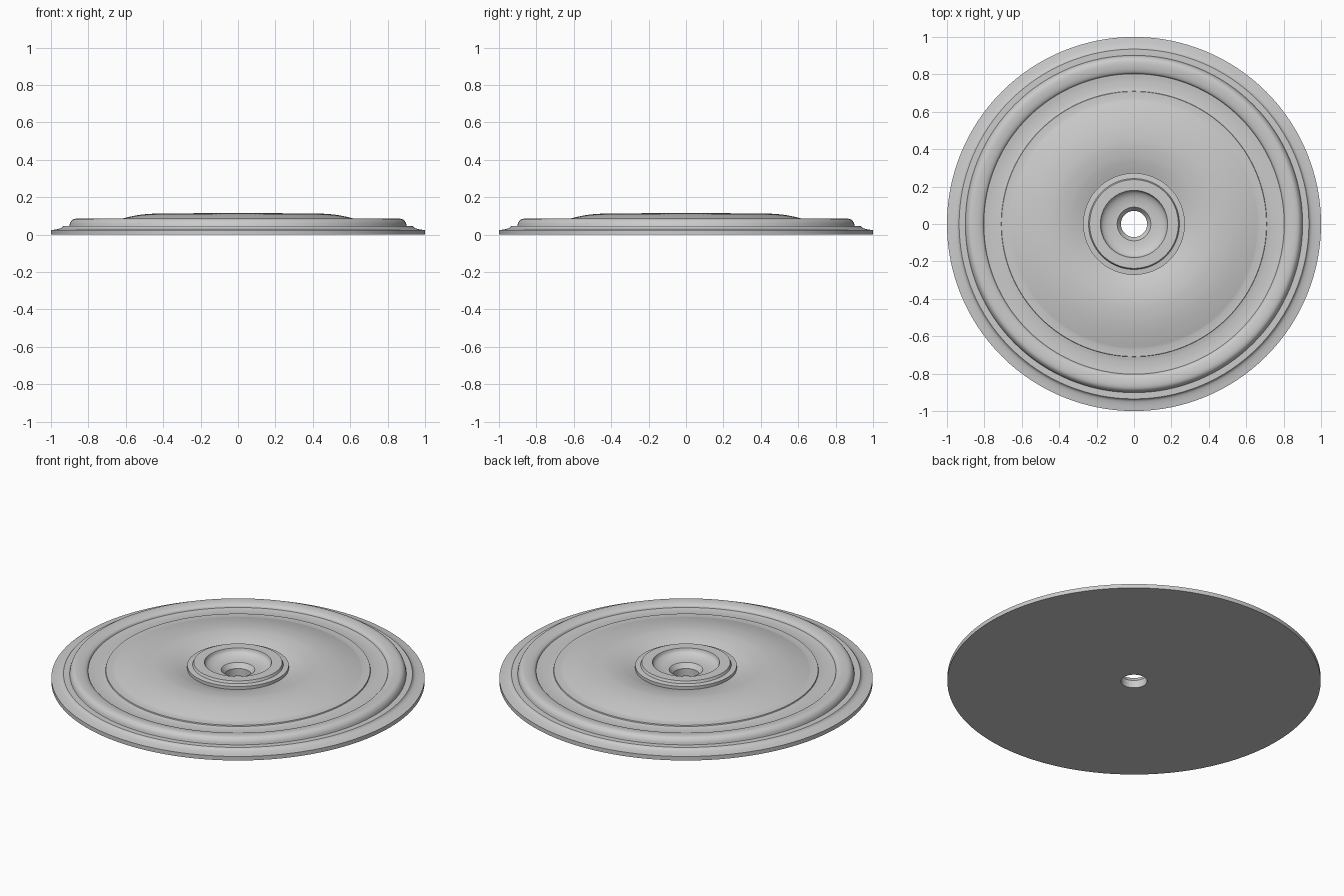
import bpy, bmesh, math
from mathutils import Vector

if "Cube" in bpy.data.objects:
    bpy.data.objects.remove(bpy.data.objects["Cube"])

SEGMENTS = 128


def curve(points, steps=5):
    """Catmull-Rom smoothing of one (radius, height) run."""
    p = [Vector(q) for q in points]
    p = [2 * p[0] - p[1]] + p + [2 * p[-1] - p[-2]]
    out = []
    for a, b, c, d in zip(p, p[1:], p[2:], p[3:]):
        for i in range(steps):
            t = i / steps
            out.append(0.5 * (2 * b + (c - a) * t + (2 * a - 5 * b + 4 * c - d) * t * t
                              + (3 * b - a - 3 * c + d) * t ** 3))
    return out + [p[-2]]


def lathe(name, runs):
    """Revolve a closed profile made of runs that meet at sharp corners."""
    profile = []
    for run in runs:
        for q in (curve(run) if len(run) > 2 else [Vector(q) for q in run]):
            if not profile or (q - profile[-1]).length > 1e-5:
                profile.append(q)
    if (profile[0] - profile[-1]).length < 1e-5:
        profile.pop()
    bm = bmesh.new()
    rings = []
    for k in range(SEGMENTS):
        a = 2 * math.pi * k / SEGMENTS
        rings.append([bm.verts.new((q.x * math.cos(a), q.x * math.sin(a), q.y)) for q in profile])
    n = len(profile)
    for k in range(SEGMENTS):
        r0, r1 = rings[k], rings[(k + 1) % SEGMENTS]
        for i in range(n):
            j = (i + 1) % n
            bm.faces.new((r0[i], r1[i], r1[j], r0[j]))
    bmesh.ops.recalc_face_normals(bm, faces=bm.faces)
    mesh = bpy.data.meshes.new(name)
    bm.to_mesh(mesh)
    bm.free()
    obj = bpy.data.objects.new(name, mesh)
    bpy.context.collection.objects.link(obj)
    bpy.context.view_layer.objects.active = obj
    obj.select_set(True)
    bpy.ops.object.shade_smooth_by_angle(angle=math.radians(28))
    obj.select_set(False)
    return obj


lathe("ceiling_medallion", [
    # flat back and thin outer edge
    [(0.07, 0), (1.0, 0)],
    [(1.0, 0), (1.0, 0.024)],
    # outer cove and ledge
    [(1.0, 0.024), (0.968, 0.029), (0.946, 0.036), (0.935, 0.047)],
    [(0.935, 0.047), (0.902, 0.047)],
    # raised rounded ring
    [(0.902, 0.047), (0.896, 0.066), (0.882, 0.081), (0.86, 0.086),
     (0.83, 0.083), (0.81, 0.075), (0.803, 0.064)],
    # shallow channel and flat fillet
    [(0.803, 0.064), (0.77, 0.061), (0.735, 0.062), (0.71, 0.066)],
    [(0.71, 0.066), (0.708, 0.072)],
    [(0.708, 0.072), (0.67, 0.072)],
    # broad swelling field that sinks towards the hub
    [(0.67, 0.072), (0.62, 0.086), (0.56, 0.1), (0.5, 0.109),
     (0.43, 0.112), (0.36, 0.104), (0.31, 0.092), (0.272, 0.08)],
    # stepped hub
    [(0.272, 0.08), (0.272, 0.098)],
    [(0.272, 0.098), (0.243, 0.101)],
    [(0.243, 0.101), (0.237, 0.115)],
    [(0.237, 0.115), (0.18, 0.115)],
    # hub bowl and centre hole
    [(0.18, 0.115), (0.172, 0.097), (0.15, 0.083), (0.12, 0.075), (0.09, 0.072)],
    [(0.09, 0.072), (0.07, 0.045)],
    [(0.07, 0.045), (0.07, 0)],
])
